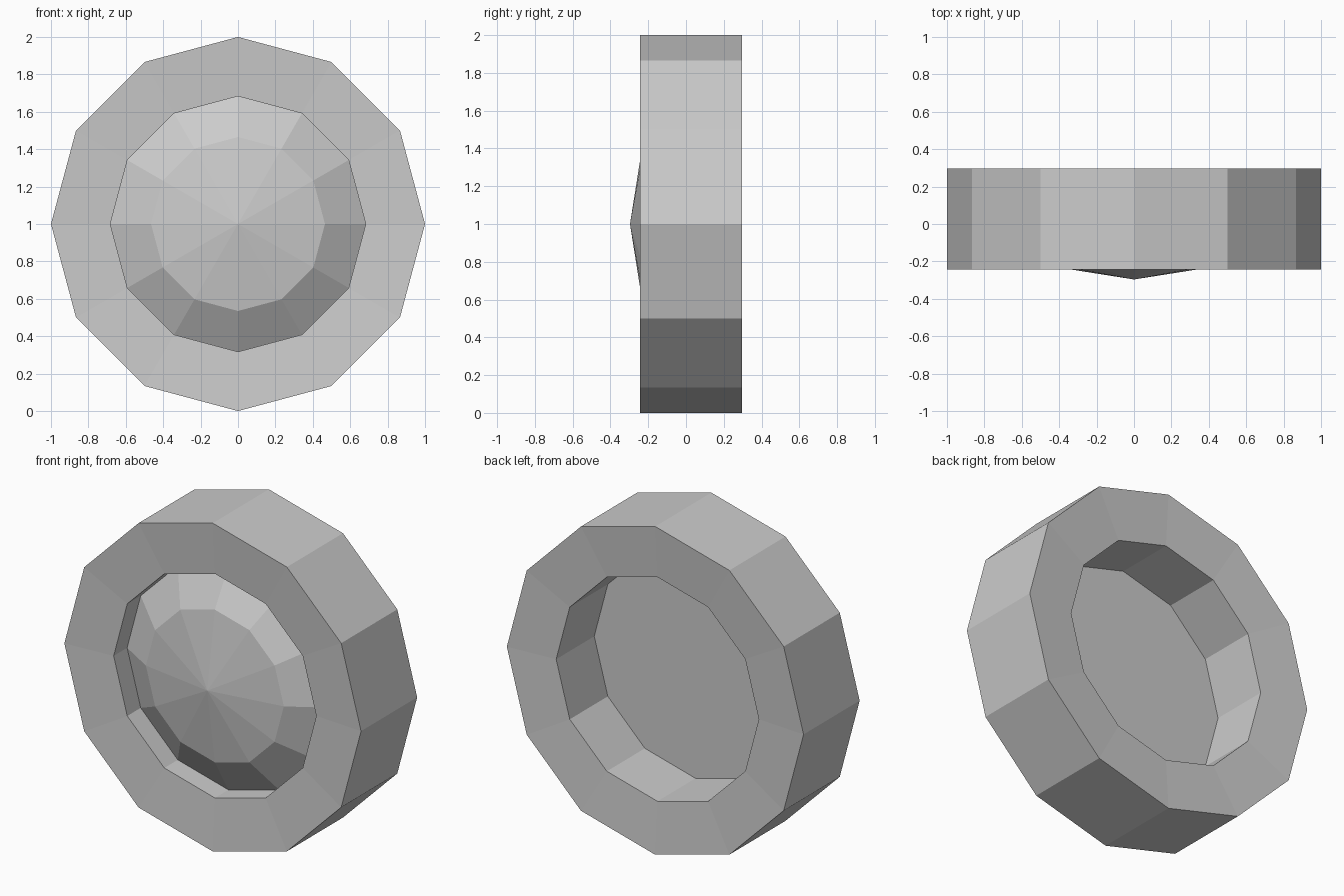
import bpy
import bmesh
from math import cos, sin, tau

SIDES = 12

cube = bpy.data.objects.get("Cube")
if cube:
    bpy.data.objects.remove(cube)

# Single plain grey
grey = bpy.data.materials.new("plain grey")
grey.use_nodes = True
colour = (0.6, 0.6, 0.6, 1)
grey.diffuse_color = colour
grey.node_tree.nodes["Principled BSDF"].inputs["Base Color"].default_value = colour


def lathe(name, profile, closed):
    """Turn (radius, y) points about the wheel axle; radius 0 makes a pole."""
    bm = bmesh.new()
    rings = []
    for r, y in profile:
        if r == 0:
            rings.append([bm.verts.new((0, y, 1))] * SIDES)
        else:
            rings.append([bm.verts.new((r * cos(tau * i / SIDES), y,
                                        1 + r * sin(tau * i / SIDES)))
                          for i in range(SIDES)])
    pairs = list(zip(rings, rings[1:]))
    if closed:
        pairs.append((rings[-1], rings[0]))
    for a, b in pairs:
        for i in range(SIDES):
            j = (i + 1) % SIDES
            corners = dict.fromkeys((a[i], a[j], b[j], b[i]))
            bm.faces.new(list(corners))
    bmesh.ops.recalc_face_normals(bm, faces=bm.faces)
    mesh = bpy.data.meshes.new(name)
    bm.to_mesh(mesh)
    bm.free()
    mesh.materials.append(grey)
    obj = bpy.data.objects.new(name, mesh)
    bpy.context.collection.objects.link(obj)
    return obj


# Tyre: thick ring whose two side walls dish slightly inward
half = 0.27
mid = 0.0265
dish = 0.022
lathe("tyre", [(1, mid - half), (1, mid + half),
               (0.683, mid + half - dish), (0.683, mid - half + dish)], True)

# Hub: faceted dome in front, flat recessed plate behind
lathe("hub", [(0, -0.2965), (0.465, -0.223), (0.683, -0.092), (0, -0.092)], False)
